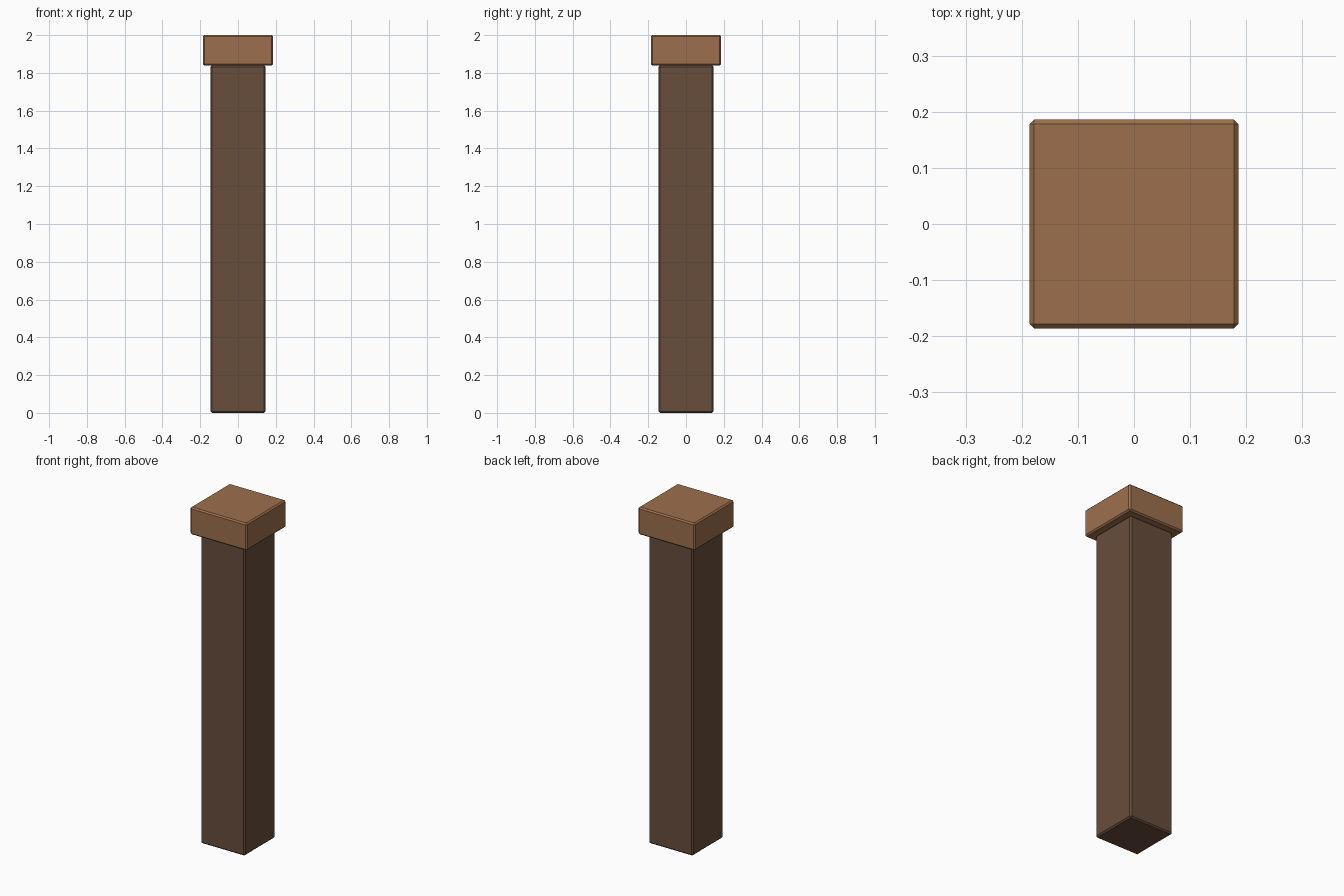
import bpy

if "Cube" in bpy.data.objects:
    bpy.data.objects.remove(bpy.data.objects["Cube"])

def material(name, color):
    m = bpy.data.materials.new(name)
    m.diffuse_color = (*color, 1)
    m.use_nodes = True
    m.node_tree.nodes["Principled BSDF"].inputs["Base Color"].default_value = m.diffuse_color
    return m

def block(name, half, z0, z1, mat, bevel=0.008):
    # chamfered square block spanning z0..z1
    bpy.ops.mesh.primitive_cube_add(size=1, location=(0, 0, (z0 + z1) / 2))
    ob = bpy.context.object
    ob.name = name
    ob.scale = (2 * half, 2 * half, z1 - z0)
    bpy.ops.object.transform_apply(location=False, rotation=False, scale=True)
    mod = ob.modifiers.new("chamfer", 'BEVEL')
    mod.width = bevel
    mod.segments = 1
    ob.data.materials.append(mat)
    return ob

# Dark shaft and lighter cap
block("post", 0.145, 0.0, 1.84, material("dark_wood", (0.136, 0.074, 0.044)))
block("cap", 0.186, 1.838, 2.0, material("light_wood", (0.337, 0.159, 0.073)))
